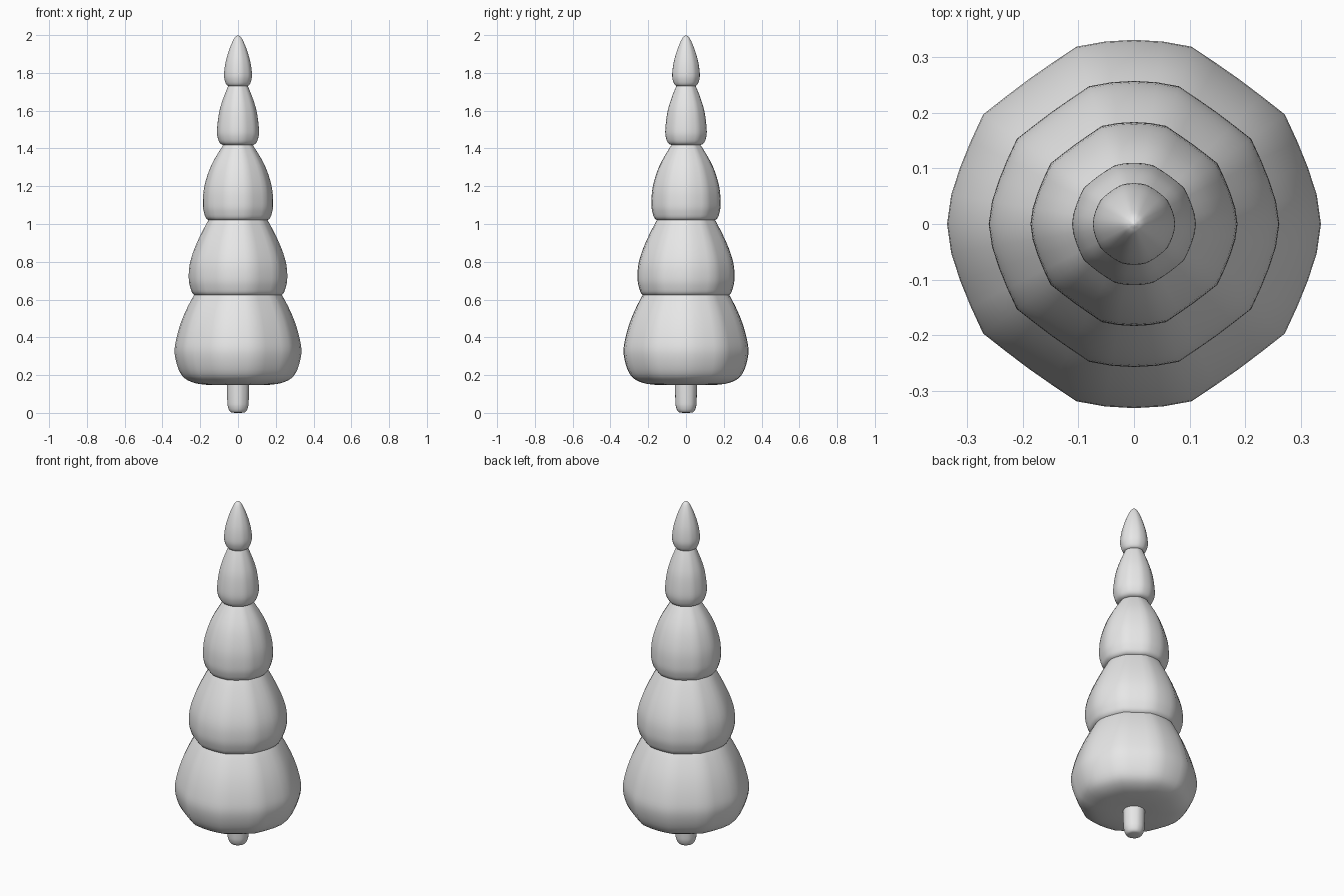
import bpy, bmesh, math
from mathutils import Vector

cube = bpy.data.objects.get("Cube")
if cube:
    bpy.data.objects.remove(cube, do_unlink=True)

grey = bpy.data.materials.new("plain_grey")
grey.use_nodes = True
grey.diffuse_color = (0.8, 0.8, 0.8, 1)
grey.node_tree.nodes["Principled BSDF"].inputs["Base Color"].default_value = (0.8, 0.8, 0.8, 1)

# Soft ten-sided outline, as a radius factor every nine degrees of one quarter
QUARTER = [1, 0.99, 0.978, 0.979, 0.997, 0.966, 0.957, 0.966, 0.997, 0.988, 0.985]
SIDES = 40


def outline(i):
    k = i % (SIDES // 2)
    return QUARTER[min(k, SIDES // 2 - k)]


def smooth_profile(points, steps=4):
    """Pass a smooth curve through the (radius, height) points."""
    pts = [Vector(p) for p in points]
    ext = [2 * pts[0] - pts[1]] + pts + [2 * pts[-1] - pts[-2]]
    curve = []
    for a, b, c, d in zip(ext, ext[1:], ext[2:], ext[3:]):
        for s in range(steps):
            t = s / steps
            curve.append(0.5 * (2 * b + (c - a) * t + (2 * a - 5 * b + 4 * c - d) * t ** 2
                                + (3 * b - a - 3 * c + d) * t ** 3))
    return curve + [pts[-1]]


def lathe(name, points, round_amount=0.0):
    """Spin a profile into a closed, softly faceted body."""
    bm = bmesh.new()
    rings = []
    for r, z in smooth_profile(points):
        ring = []
        for i in range(SIDES):
            ang = math.tau * i / SIDES
            f = outline(i) * (1 - round_amount) + round_amount
            ring.append(bm.verts.new((r * f * math.cos(ang), r * f * math.sin(ang), z)))
        rings.append(ring)
    for low, high in zip(rings, rings[1:]):
        for i in range(SIDES):
            j = (i + 1) % SIDES
            bm.faces.new((low[i], low[j], high[j], high[i]))
    bm.faces.new(rings[0][::-1])
    bm.faces.new(rings[-1])
    mesh = bpy.data.meshes.new(name)
    bm.to_mesh(mesh)
    bm.free()
    mesh.materials.append(grey)
    mesh.shade_smooth()
    obj = bpy.data.objects.new(name, mesh)
    bpy.context.collection.objects.link(obj)
    return obj


# Trunk, with a rounded foot
lathe("trunk", [(0.015, 0), (0.04, 0.005), (0.053, 0.03), (0.057, 0.07), (0.06, 0.2)], 0.5)

# Foliage tiers from the bottom up, each running inside the one above
lathe("bottom_tier", [(0.03, 0.147), (0.16, 0.148), (0.25, 0.165), (0.305, 0.21), (0.335, 0.31),
                      (0.325, 0.4), (0.29, 0.51), (0.235, 0.62), (0.19, 0.68)])
lathe("second_tier", [(0.03, 0.614), (0.17, 0.614), (0.232, 0.625), (0.253, 0.665), (0.261, 0.72),
                      (0.253, 0.8), (0.218, 0.9), (0.157, 1.02), (0.12, 1.07)])
lathe("middle_tier", [(0.02, 1.015), (0.11, 1.015), (0.162, 1.024), (0.18, 1.06), (0.186, 1.11),
                      (0.178, 1.2), (0.142, 1.31), (0.077, 1.42), (0.05, 1.45)])
lathe("fourth_tier", [(0.01, 1.416), (0.06, 1.416), (0.092, 1.425), (0.107, 1.455), (0.111, 1.5),
                      (0.1, 1.59), (0.08, 1.66), (0.052, 1.73), (0.035, 1.76)], 0.2)
lathe("top_tier", [(0.01, 1.728), (0.035, 1.728), (0.058, 1.735), (0.07, 1.76), (0.074, 1.795),
                   (0.065, 1.86), (0.044, 1.93), (0.02, 1.983), (0.002, 2.0)], 0.35)
